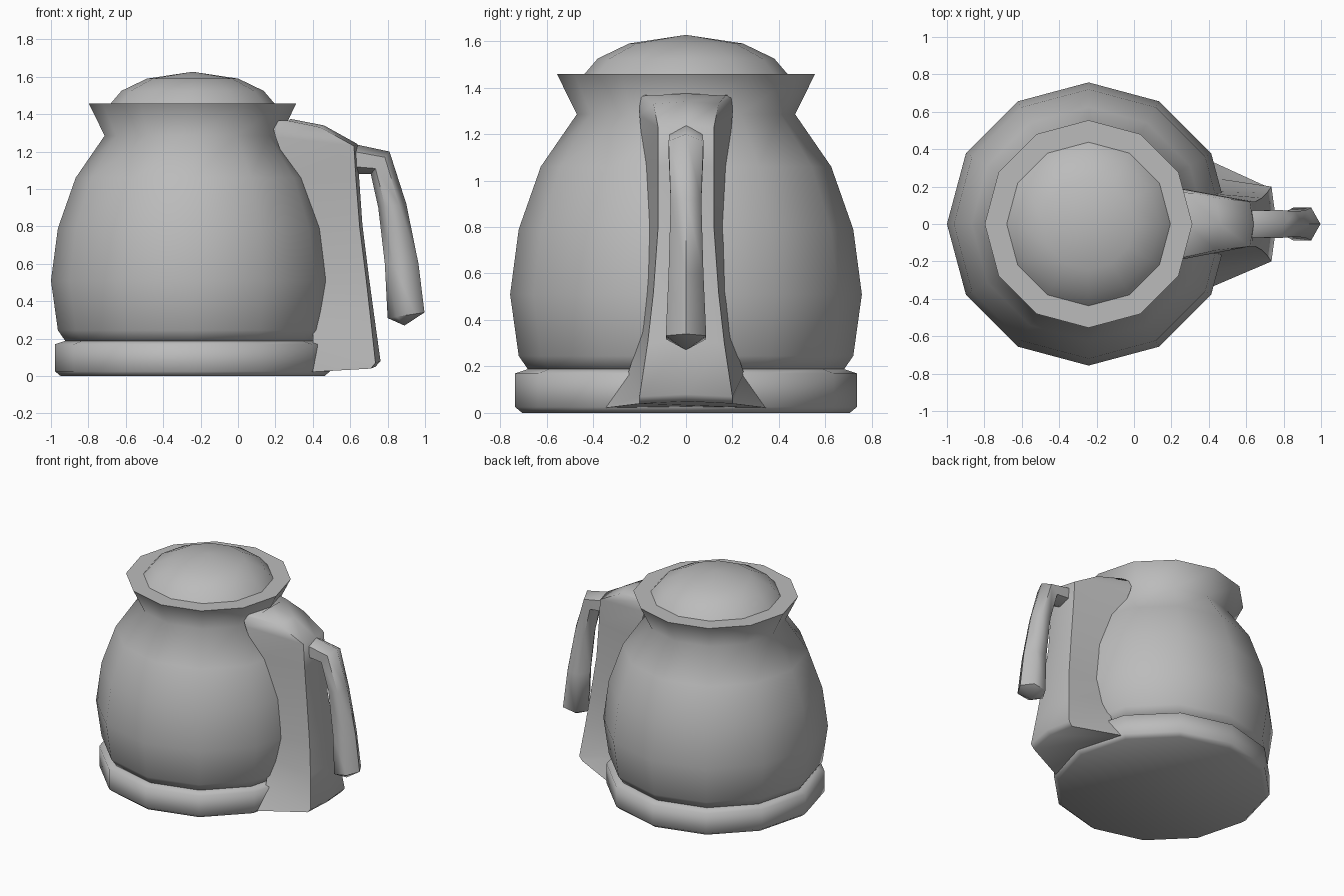
import bpy, bmesh
from math import cos, sin, pi, radians

if "Cube" in bpy.data.objects:
    bpy.data.objects.remove(bpy.data.objects["Cube"])

AXIS_X = -0.243


def material(name, value):
    mat = bpy.data.materials.new(name)
    mat.use_nodes = True
    colour = (value, value, value, 1)
    mat.diffuse_color = colour
    mat.node_tree.nodes["Principled BSDF"].inputs["Base Color"].default_value = colour
    return mat


grey = material("plain_grey", 0.5)


def loft(name, rings, angle=60):
    """Skin rings of equal length; single-point rings close to a tip."""
    bm = bmesh.new()
    loops = [[bm.verts.new(p) for p in ring] for ring in rings]
    for a, b in zip(loops, loops[1:]):
        n = max(len(a), len(b))
        for i in range(n):
            j = (i + 1) % n
            if len(a) == 1:
                bm.faces.new((a[0], b[j], b[i]))
            elif len(b) == 1:
                bm.faces.new((a[i], a[j], b[0]))
            else:
                bm.faces.new((a[i], a[j], b[j], b[i]))
    for end in (loops[0], loops[-1]):
        if len(end) > 2:
            bm.faces.new(end)
    bmesh.ops.recalc_face_normals(bm, faces=bm.faces)
    mesh = bpy.data.meshes.new(name)
    bm.to_mesh(mesh)
    bm.free()
    obj = bpy.data.objects.new(name, mesh)
    bpy.context.collection.objects.link(obj)
    mesh.materials.append(grey)
    bpy.ops.object.select_all(action="DESELECT")
    obj.select_set(True)
    bpy.context.view_layer.objects.active = obj
    bpy.ops.object.shade_smooth_by_angle(angle=radians(angle))
    return obj


def turned(name, profile, angle=60, sides=12):
    """Twelve-sided turned part from (radius, height) pairs."""
    rings = []
    for r, z in profile:
        if r == 0:
            rings.append([(AXIS_X, 0, z)])
        else:
            rings.append([(AXIS_X + r * cos(2 * pi * i / sides),
                           r * sin(2 * pi * i / sides), z) for i in range(sides)])
    return loft(name, rings, angle)


# Base, body with flared collar, and domed lid
turned("base", [(0.705, 0), (0.735, 0.025), (0.735, 0.17), (0.675, 0.19)], 80)
turned("body", [(0.675, 0.18), (0.72, 0.245), (0.757, 0.51), (0.72, 0.79),
                (0.625, 1.06), (0.47, 1.285), (0.555, 1.458)], 65)
turned("lid", [(0.44, 1.455), (0.38, 1.525), (0.245, 1.59), (0, 1.627)])

# Spine: (root x, root z, root half width, outer x, outer z, outer half width, ridge x)
spine = [
    (0.36, 0.02, 0.36, 0.71, 0.04, 0.20, 0.735),
    (0.40, 0.17, 0.25, 0.735, 0.07, 0.20, 0.762),
    (0.40, 0.35, 0.19, 0.71, 0.30, 0.165, 0.73),
    (0.40, 0.52, 0.175, 0.685, 0.52, 0.14, 0.70),
    (0.38, 0.80, 0.165, 0.65, 0.80, 0.12, 0.665),
    (0.28, 1.06, 0.18, 0.63, 1.06, 0.12, 0.647),
    (0.20, 1.28, 0.20, 0.62, 1.23, 0.12, 0.64),
    (0.18, 1.36, 0.20, 0.44, 1.33, 0.14, 0.46),
    (0.16, 1.37, 0.19, 0.27, 1.365, 0.17, 0.28),
]
loft("handle_spine", [[(rx, -rw, rz), (ox, -ow, oz), (mx, 0, oz + 0.01),
                       (ox, ow, oz), (rx, rw, rz)]
                      for rx, rz, rw, ox, oz, ow, mx in spine], 65)

# Hooked grip: six-sided sections as (outer x, outer z, inner x, inner z, half width)
grip = [
    (0.60, 1.245, 0.60, 1.08, 0.07),
    (0.81, 1.20, 0.71, 1.08, 0.075),
    (0.90, 0.92, 0.75, 0.90, 0.066),
    (0.965, 0.60, 0.785, 0.60, 0.075),
    (0.997, 0.34, 0.80, 0.31, 0.087),
]
hexagon = [(0, 0), (0.25, 1), (0.75, 1), (1, 0), (0.75, -1), (0.25, -1)]
rings = [[(ox + (ix - ox) * t, w * s, oz + (iz - oz) * t) for t, s in hexagon]
         for ox, oz, ix, iz, w in grip]
rings.append([(0.89, 0, 0.27)])
loft("handle_grip", rings, 60)
